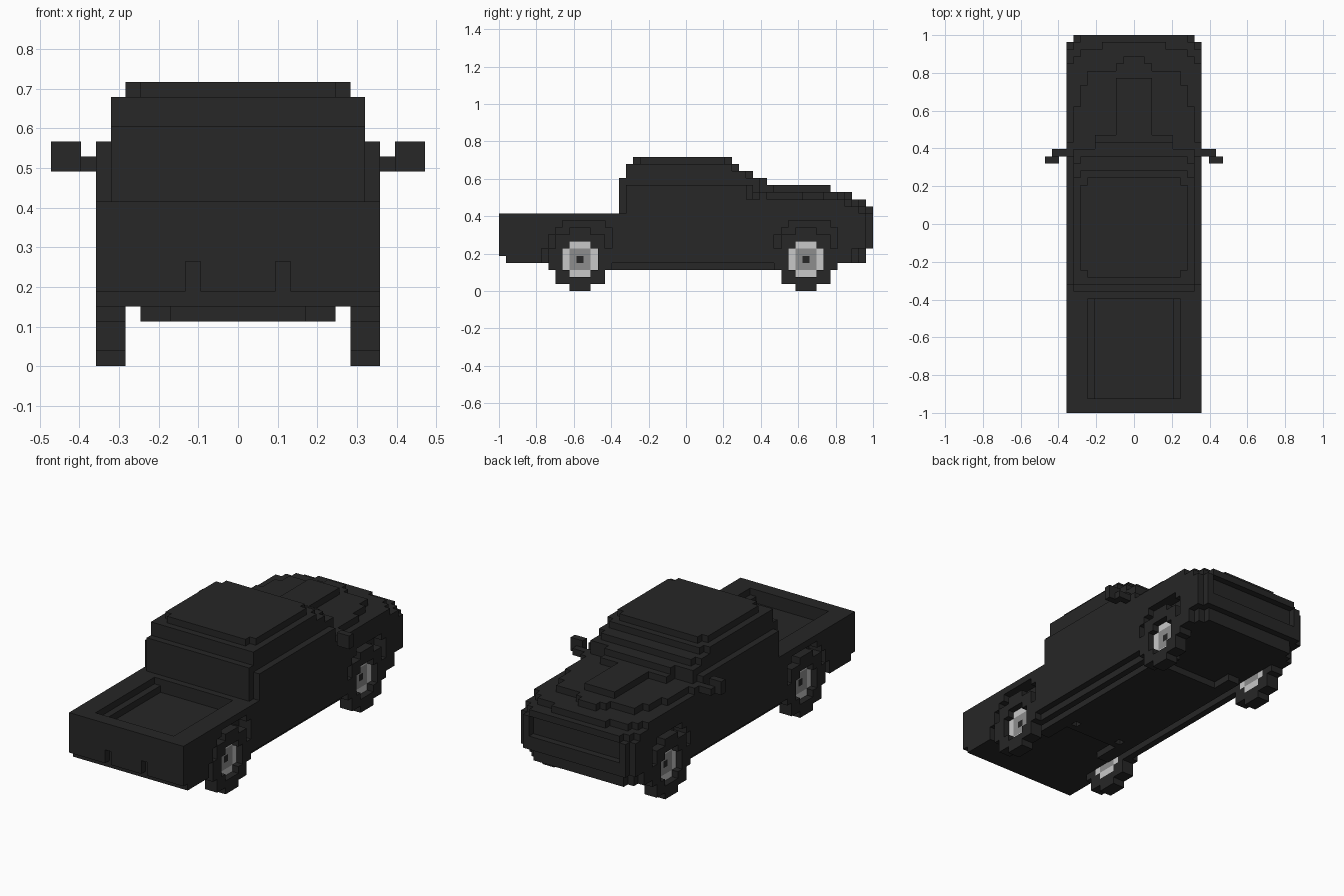
import bpy, bmesh
from mathutils import Vector

cube = bpy.data.objects.get("Cube")
if cube:
    bpy.data.objects.remove(cube)

UNIT = 2 / 53  # edge of one building block


def material(name, grey):
    m = bpy.data.materials.new(name)
    m.use_nodes = True
    colour = (grey, grey, grey, 1)
    m.diffuse_color = colour
    m.node_tree.nodes["Principled BSDF"].inputs["Base Color"].default_value = colour
    return m


black = material("matte black", 0.02)
light = material("light rim grey", 0.58)
mid = material("mid hub grey", 0.27)
parts = {}


def block(x0, x1, y0, y1, z0, z1):
    """Blocks mirrored about the centre; x counts columns outward from it."""
    return {(s * x, y, z) for s in (-1, 1) for x in range(x0, x1 + 1)
            for y in range(y0, y1) for z in range(z0, z1)}


def layer(z0, z1, *steps):
    """Stack of centred slabs, each step (last column, y start, y end)."""
    return set().union(*(block(0, x, a, b, z0, z1) for x, a, b in steps))


# Lower body, with a valance stepped in under the bumper
body = layer(4, 6, (9, 1, 50), (8, 1, 51), (7, 1, 52)) | layer(5, 6, (9, 0, 50))
body |= layer(6, 11, (9, 0, 52), (8, 52, 53))
body -= block(0, 7, 52, 53, 8, 11)

# Load bed opening with a stepped side ledge, and tailgate slots
body -= block(0, 6, 2, 16, 10, 11) | block(0, 5, 2, 16, 9, 10)
body -= block(3, 3, 0, 1, 5, 7)

# Wheel arches, with a notch behind the rear pair
WHEELS = (11, 43)
for c in WHEELS:
    for back, ahead, top in ((4, 5, 8), (3, 5, 9), (2, 4, 10)):
        body -= block(8, 9, c - back, c + ahead, 3, top)
body -= block(9, 9, 6, 7, 4, 6)
parts["body"] = (body, black)

# Underside: sills, floor with two small drain slots, and frame rails
floor = block(0, 6, 17, 39, 3, 4) - block(4, 4, 18, 19, 3, 4)
parts["chassis"] = (floor | block(8, 8, 16, 39, 3, 4) | block(5, 6, 13, 42, 3, 4), black)

# Hood, narrowing in steps toward the nose
hood = layer(11, 12, (9, 38, 51), (8, 38, 52), (7, 38, 53))
hood |= layer(12, 13, (9, 38, 49), (8, 38, 50), (7, 38, 51), (4, 38, 52))
hood |= layer(13, 14, (8, 38, 43), (7, 38, 46), (6, 38, 48), (2, 38, 49), (1, 38, 50))
hood |= layer(14, 15, (2, 39, 47))
parts["hood"] = (hood, black)

# Cab with stepped windscreen and roof
cab = layer(11, 14, (9, 18, 38), (8, 17, 38))
cab |= layer(14, 15, (9, 18, 36), (8, 17, 37), (5, 17, 39))
cab |= layer(15, 16, (8, 17, 37), (5, 17, 38))
cab |= layer(16, 17, (8, 18, 35), (7, 18, 36))
cab |= layer(17, 18, (8, 18, 33), (7, 18, 34))
cab |= layer(18, 19, (7, 20, 32), (6, 19, 33))
parts["cab"] = (cab, black)

# Wing mirrors
parts["mirrors"] = (block(10, 11, 36, 37, 13, 14) | block(11, 12, 35, 36, 13, 15), black)

# Wheels: tyre with rim, hub and centre cap set back inside it
for c, place in zip(WHEELS, ("rear", "front")):
    disc = set()
    for w, h in ((1, 4), (3, 3), (4, 1)):
        disc |= block(8, 9, c - w, c + w + 1, 4 - h, 5 + h)
    opening = block(8, 9, c - 2, c + 3, 3, 6) | block(8, 9, c - 1, c + 2, 2, 7)
    rim = {cell for cell in opening if abs(cell[0]) == 8}
    hub = block(8, 8, c - 1, c + 2, 3, 6)
    cap = block(8, 8, c, c + 1, 4, 5)
    parts[place + "_tyres"] = (disc - opening, black)
    parts[place + "_rims"] = (rim - hub, light)
    parts[place + "_hubs"] = (hub - cap, mid)
    parts[place + "_caps"] = (cap, black)

filled = set().union(*(cells for cells, _ in parts.values()))
AXES = [Vector(v) for v in ((1, 0, 0), (0, 1, 0), (0, 0, 1))]


def build(name, cells, mat):
    """Skin the exposed sides of the blocks and merge the flat areas."""
    bm = bmesh.new()
    for cell in sorted(cells):
        centre = Vector(cell) + Vector((0, 0.5 - 53 / 2, 0.5))
        for k in range(3):
            for s in (-1, 1):
                n = AXES[k] * s
                if tuple(int(a + b) for a, b in zip(cell, n)) in filled:
                    continue
                u, v = AXES[(k + 1) % 3] * s / 2, AXES[(k + 2) % 3] / 2
                mid_face = centre + n / 2
                bm.faces.new([bm.verts.new((mid_face + d) * UNIT)
                              for d in (-u - v, u - v, u + v, v - u)])
    bmesh.ops.remove_doubles(bm, verts=bm.verts, dist=UNIT / 50)
    bmesh.ops.dissolve_limit(bm, angle_limit=0.02, verts=bm.verts, edges=bm.edges)
    mesh = bpy.data.meshes.new(name)
    bm.to_mesh(mesh)
    bm.free()
    mesh.materials.append(mat)
    bpy.context.scene.collection.objects.link(bpy.data.objects.new(name, mesh))


for part, (cells, mat) in parts.items():
    build(part, cells, mat)
